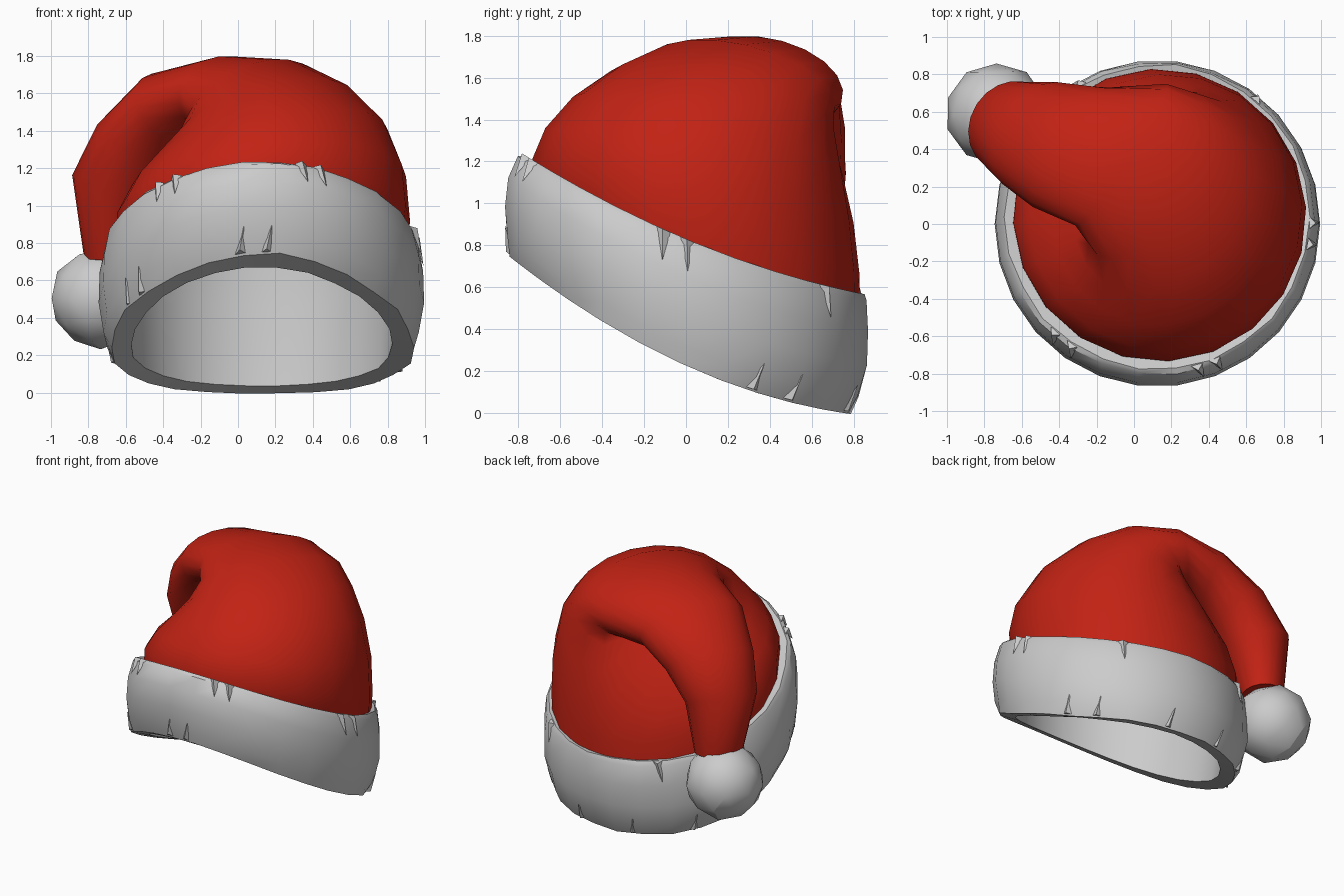
import bpy, bmesh, math, random
from mathutils import Vector

if "Cube" in bpy.data.objects:
    bpy.data.objects.remove(bpy.data.objects["Cube"])

random.seed(4)


def finish(name, bm, mat=None, angle=40):
    bmesh.ops.recalc_face_normals(bm, faces=bm.faces)
    me = bpy.data.meshes.new(name)
    bm.to_mesh(me)
    bm.free()
    ob = bpy.data.objects.new(name, me)
    bpy.context.collection.objects.link(ob)
    if mat:
        me.materials.append(mat)
    bpy.ops.object.select_all(action='DESELECT')
    bpy.context.view_layer.objects.active = ob
    ob.select_set(True)
    bpy.ops.object.shade_smooth_by_angle(angle=math.radians(angle))
    return ob


def loft(bm, rings, cap_end=False):
    rows = [[bm.verts.new(p) for p in r] for r in rings]
    n = len(rows[0])
    for a, b in zip(rows, rows[1:]):
        for i in range(n):
            j = (i + 1) % n
            bm.faces.new((a[i], a[j], b[j], b[i]))
    if cap_end:
        bm.faces.new(rows[-1])


red = bpy.data.materials.new("red_cloth")
red.diffuse_color = (0.54, 0.016, 0.007, 1)
red.use_nodes = True
red.node_tree.nodes["Principled BSDF"].inputs["Base Color"].default_value = red.diffuse_color

# Cloth body: rings fan over from the band to the drooping tail
C = Vector((0.125, 0.055, 0))
D = Vector((-0.84, 0.54, 0)).normalized()   # droop direction
W = Vector((0.54, 0.84, 0)).normalized()    # across the droop
# inner s, inner z, outer s, outer z, half width, sideways shift, sideways tilt
BODY = [
    (0.77, 0.61, -0.78, 0.96, 0.78, 0.00, -0.36),
    (0.77, 0.80, -0.80, 1.08, 0.78, 0.00, -0.30),
    (0.70, 0.99, -0.76, 1.29, 0.74, 0.03, -0.23),
    (0.58, 1.16, -0.62, 1.51, 0.665, 0.07, -0.15),
    (0.46, 1.29, -0.38, 1.68, 0.58, 0.11, -0.09),
    (0.38, 1.36, -0.08, 1.79, 0.51, 0.15, -0.07),
    (0.39, 1.37, 0.28, 1.81, 0.45, 0.16, -0.08),
    (0.50, 1.31, 0.66, 1.71, 0.38, 0.05, -0.06),
    (0.60, 1.17, 0.96, 1.46, 0.315, 0.0, 0.0),
    (0.70, 1.00, 1.13, 1.18, 0.25, -0.03, 0.0),
    (0.80, 0.70, 1.09, 0.72, 0.17, 0.00, 0.0),
]
N = 20
rings = []
for si, zi, so, zo, hw, sh, tilt in BODY:
    inner = C + D * si + Vector((0, 0, zi))
    outer = C + D * so + Vector((0, 0, zo))
    across = W + Vector((0, 0, tilt))
    mid, half = (inner + outer) / 2 + across * sh, (outer - inner) / 2
    rings.append([mid + half * math.cos(2 * math.pi * k / N)
                  + across * hw * math.sin(2 * math.pi * k / N) for k in range(N)])
bm = bmesh.new()
loft(bm, rings, True)
finish("cloth_body", bm, red, 60)


# Fur band: profile swept round a tilted, slightly sagging ring
def band_point(a, r, cy, t, dz=0):
    y = cy + r * math.sin(a)
    low = 0.225 - 0.45 * y + 0.2 * y * y
    top = 0.83 - 0.42 * y + 0.13 * y * y
    return Vector((0.125 + r * math.cos(a), y, low + (top - low) * t + dz))


# radius, centre y, height fraction, lift, jitter
BAND = [
    (0.725, 0.045, 1, 0.1, 0), (0.735, 0.02, 0.8, 0, 0),
    (0.70, -0.02, 0.04, 0, 0.006), (0.81, -0.03, 0.0, 0, 0.014),
    (0.845, -0.015, 0.15, 0, 0.006), (0.87, 0.0, 0.42, 0, 0),
    (0.865, 0.01, 0.7, 0, 0), (0.835, 0.03, 0.95, 0, 0.008),
    (0.815, 0.038, 1.0, 0, 0.006), (0.76, 0.045, 0.97, 0, 0),
]
M = 26
bm = bmesh.new()
loft(bm, [[band_point(2 * math.pi * k / M, r + random.uniform(-j, j), cy, t, dz)
           for k in range(M)] for r, cy, t, dz, j in BAND])
finish("fur_band", bm, None, 35)

# Tufts of fur along both band edges
bm = bmesh.new()
tufts = [(a, 1.0, 0.75) for a in (-132, -124, -75, -68, -10, -2, 50, 120, 160)]
tufts += [(a, 0.02, 0.25) for a in (-150, -142, -98, -88, 25, 40, 75, 105, 135, 165)]
for deg, t0, t1 in tufts:
    a = math.radians(deg)
    r0, cy = (0.825, 0.035) if t0 > 0.5 else (0.81, -0.028)
    r1, cy1 = (0.867, 0.012) if t0 > 0.5 else (0.855, -0.01)
    p = [bm.verts.new(v) for v in (
        band_point(a - 0.04, r0 - 0.01, cy, t0), band_point(a + 0.04, r0 - 0.01, cy, t0),
        band_point(a, r0 + 0.022, cy, t0), band_point(a + 0.03, r1, cy1, t1))]
    for f in ((0, 1, 2), (0, 2, 3), (1, 3, 2), (0, 3, 1)):
        bm.faces.new([p[i] for i in f])
finish("fur_tufts", bm, None, 30)

# Pompom at the end of the tail
bm = bmesh.new()
bmesh.ops.create_icosphere(bm, subdivisions=2, radius=0.275)
for v in bm.verts:
    v.co = v.co * random.uniform(0.97, 1.0) + Vector((-0.735, 0.59, 0.505))
finish("pompom", bm, None, 24)
